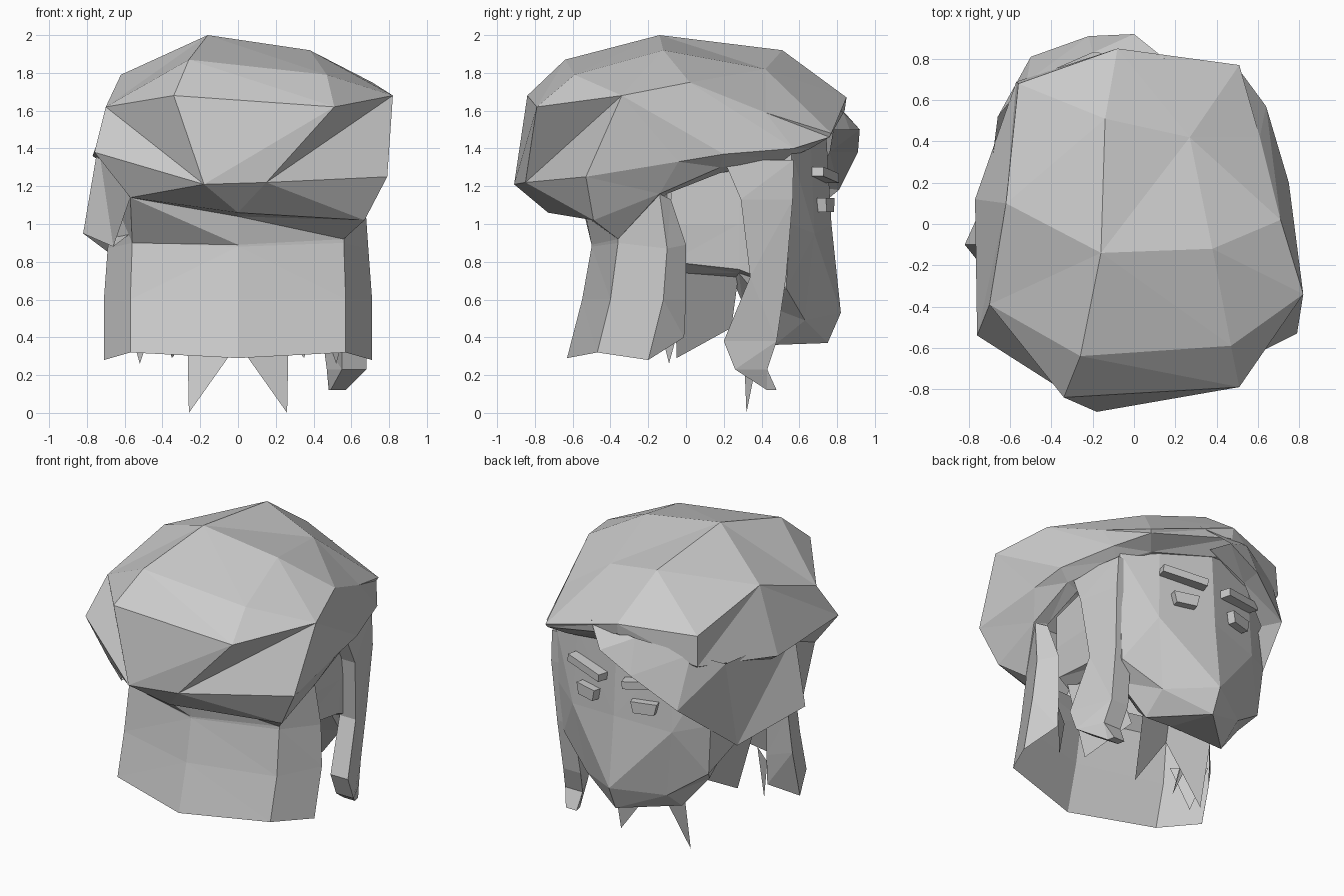
import bpy
import bmesh
from mathutils import Matrix, Vector

default_cube = bpy.data.objects.get("Cube")
if default_cube:
    bpy.data.objects.remove(default_cube, do_unlink=True)

# One flat clay colour for every part
clay = bpy.data.materials.new("plain grey")
clay.use_nodes = True
clay_colour = (.6, .6, .6, 1)
clay.diffuse_color = clay_colour
shader = clay.node_tree.nodes["Principled BSDF"]
shader.inputs["Base Color"].default_value = clay_colour
shader.inputs["Roughness"].default_value = .8


def finish(name, mesh_builder):
    """Turn a bmesh into a flat shaded, coloured object."""
    bmesh.ops.recalc_face_normals(mesh_builder, faces=mesh_builder.faces[:])
    mesh = bpy.data.meshes.new(name)
    mesh_builder.to_mesh(mesh)
    mesh_builder.free()
    mesh.materials.append(clay)
    part = bpy.data.objects.new(name, mesh)
    bpy.context.collection.objects.link(part)
    return part


class Surface:
    """Collects patches of rows of points, sharing equal points."""

    def __init__(self):
        self.bm = bmesh.new()
        self.known = {}

    def vertex(self, point):
        point = tuple(point)
        if point not in self.known:
            self.known[point] = self.bm.verts.new(point)
        return self.known[point]

    def face(self, points):
        corners = list(dict.fromkeys(self.vertex(p) for p in points))
        if len(corners) > 2 and not self.bm.faces.get(corners):
            return self.bm.faces.new(corners)

    def loft(self, rows, closed=False, split="BEAUTY"):
        made = []
        for upper, lower in zip(rows, rows[1:]):
            count = len(upper)
            for i in range(count if closed else count - 1):
                j = (i + 1) % count
                made.append(self.face((upper[i], upper[j], lower[j], lower[i])))
        made = [f for f in made if f]
        bmesh.ops.triangulate(self.bm, faces=made, quad_method=split)
        return self


def flip(point):
    return (-point[0], point[1], point[2])


def mirrored(half):
    """Extend a row that starts on the centre line to both sides."""
    return [flip(p) for p in reversed(half[1:])] + half


# Slouched hat: crown corners, widest ring, rim and underside
peak, crown_right, crown_front = (-.16, -.14, 2), (.38, -.12, 1.92), (-.14, .51, 1.92)
front_right, back_left, back_right = (.27, .42, 1.82), (-.26, -.64, 1.87), (.47, -.59, 1.79)
side_point = (.82, -.34, 1.68)

crown = [back_left, back_right, back_right, crown_right, crown_right, front_right,
         front_right, crown_front, crown_front, peak, peak]
widest = [(-.34, -.84, 1.68), (.51, -.79, 1.62), side_point, side_point,
          (.71, .02, 1.75), (.61, .42, 1.59), (.51, .77, 1.48), (-.08, .85, 1.67),
          (-.56, .68, 1.65), (-.62, .1, 1.79), (-.7, -.39, 1.62)]
rim = [(-.18, -.91, 1.21), (.15, -.85, 1.22), (.79, -.53, 1.25), (.76, -.04, 1.33),
       (.75, .2, 1.37), (.64, .57, 1.4), (.5, .76, 1.46), (-.08, .84, 1.6),
       (-.57, .69, 1.45), (-.77, .12, 1.36), (-.76, -.54, 1.38)]
band_back, nape_top, nape = (0, -.73, 1.06), (0, -.53, 1.04), (0, -.5, .89)
band_right, band_left = (.67, -.49, 1.02), (-.57, -.56, 1.14)
band_sides = [(.68, -.14, 1.16), (.68, .18, 1.3), (.58, .52, 1.34), (.42, .66, 1.4),
              (-.08, .76, 1.5), (-.48, .6, 1.38), (-.68, .1, 1.3)]
lining_sides = [(.6, -.1, 1.16), (.6, .18, 1.27), (.52, .48, 1.32), (.38, .6, 1.4),
                (-.08, .68, 1.5), (-.42, .55, 1.38), (-.6, .1, 1.3)]
under_rings = [
    rim,
    [band_back, band_back, band_right] + band_sides + [band_left],
    [nape_top, nape_top, band_right] + band_sides + [band_left],
    [nape, nape, (.56, -.36, .92)] + lining_sides + [band_left],
]

hat = Surface()
hat.loft([[back_left, back_right], [peak, crown_right], [crown_front, front_right]])
hat.loft([crown, widest], closed=True)
hat.loft([widest, rim], closed=True, split="LONG_EDGE")
hat.loft(under_rings, closed=True)
finish("hat", hat.bm)

# Back hair: a curved curtain with inward turned side edges
curtain = [
    [(-.62, -.08, 1.13), (-.67, -.14, 1.16), band_left, nape,
     (.56, -.36, .92), (.67, -.14, 1.16), (.62, -.08, 1.13)],
    mirrored([(0, -.5, .88), (.56, -.36, .9), (.69, -.1, .87), (.6, 0, .89)]),
    mirrored([(0, -.55, .6), (.57, -.4, .6), (.71, -.12, .6), (.6, 0, .6)]),
    mirrored([(0, -.63, .29), (.57, -.47, .32), (.71, -.2, .28), (.6, -.01, .4)]),
]
finish("back_hair", Surface().loft(curtain).bm)

# Loose pointed strands under the head, the same on both sides
strands = {
    "neck_strand": [(.26, .32, 0), (.27, .42, .5), (-.08, .3, .48)],
    "side_strand": [(.52, -.09, .26), (.6, -.01, .55), (.42, -.16, .55)],
    "inner_strand": [(.35, -.05, .29), (.22, .24, .45), (.4, .28, .74), (.48, -.06, .76)],
}
for name, points in strands.items():
    for side, change in (("left", tuple), ("right", flip)):
        strand = Surface()
        strand.face([change(p) for p in points])
        finish(side + "_" + name, strand.bm)

# Face and sides of the head: faceted, from the forehead to under the jaw
face_rows = [
    mirrored([(0, .74, 1.52), (.35, .66, 1.45), (.58, .56, 1.38),
              (.57, .28, 1.3), (.55, -.08, 1.22)]),
    mirrored([(0, .77, 1), (.37, .68, .95), (.57, .55, 1),
              (.57, .28, 1), (.55, -.08, 1)]),
    mirrored([(0, .82, .53), (.3, .63, .49), (.54, .53, .66),
              (.55, .28, .76), (.53, -.08, .8)]),
    mirrored([(0, .75, .37), (.3, .47, .36), (.47, .42, .57),
              (.5, .28, .74), (.45, -.08, .74)]),
    mirrored([(0, .35, .46), (.26, .35, .47), (.3, .3, .58),
              (.3, .25, .7), (.3, -.08, .72)]),
]
finish("face", Surface().loft(face_rows).bm)


# Brows and eyes: small raised blocks turned to follow the face
def block(name, centre, size, turn, tilt, taper):
    bm = bmesh.new()
    bmesh.ops.create_cube(bm, size=1)
    for v in bm.verts:
        if v.co.z < 0:
            v.co.x *= taper
    placing = (Matrix.Translation(centre) @ Matrix.Rotation(turn, 4, "Z")
               @ Matrix.Rotation(tilt, 4, "Y") @ Matrix.Diagonal(Vector(size).to_4d()))
    bm.transform(placing)
    finish(name, bm)


for side, s in (("left", 1), ("right", -1)):
    block(side + "_brow", (s * .22, .735, 1.26), (.3, .07, .05), -.28 * s, -.12 * s, 1)
    block(side + "_eye", (s * .21, .74, 1.1), (.17, .05, .075), -.28 * s, 0, .8)

# Swept fringe wrapping from the forehead round one side
fringe_rows = [
    [(.15, .8, 1.62), (-.2, .83, 1.6), (-.52, .69, 1.52), (-.66, .52, 1.43),
     (-.74, -.1, 1.42), band_left],
    [(0, .92, 1.5), (-.22, .91, 1.38), (-.5, .81, 1.18), (-.62, .34, .8),
     (-.82, -.1, .95), (-.66, -.3, .88)],
    [(.05, .78, 1.5), (-.24, .76, 1.38), (-.46, .66, 1.2), (-.52, .3, .92),
     (-.6, -.1, 1), (-.57, -.33, .95)],
]
finish("swept_fringe", Surface().loft(fringe_rows).bm)


# Long side lock: four sided sections that taper to a hooked tip
def section(z, back, front, outer_back, outer_front, width):
    return [(outer_back, back, z), (outer_front, front, z),
            (outer_front - width, front, z), (outer_back - width, back, z)]


lock_sections = [
    section(1.34, .2, .57, .66, .6, .1),
    section(1.13, .29, .565, .67, .61, .12),
    section(.72, .34, .53, .64, .59, .12),
    section(.38, .2, .48, .68, .58, .13),
    section(.23, .26, .43, .68, .6, .13),
    section(.12, .43, .48, .57, .56, .08),
]
lock = Surface().loft(lock_sections, closed=True)
lock.face(lock_sections[0])
lock.face(lock_sections[-1])
finish("side_lock", lock.bm)
